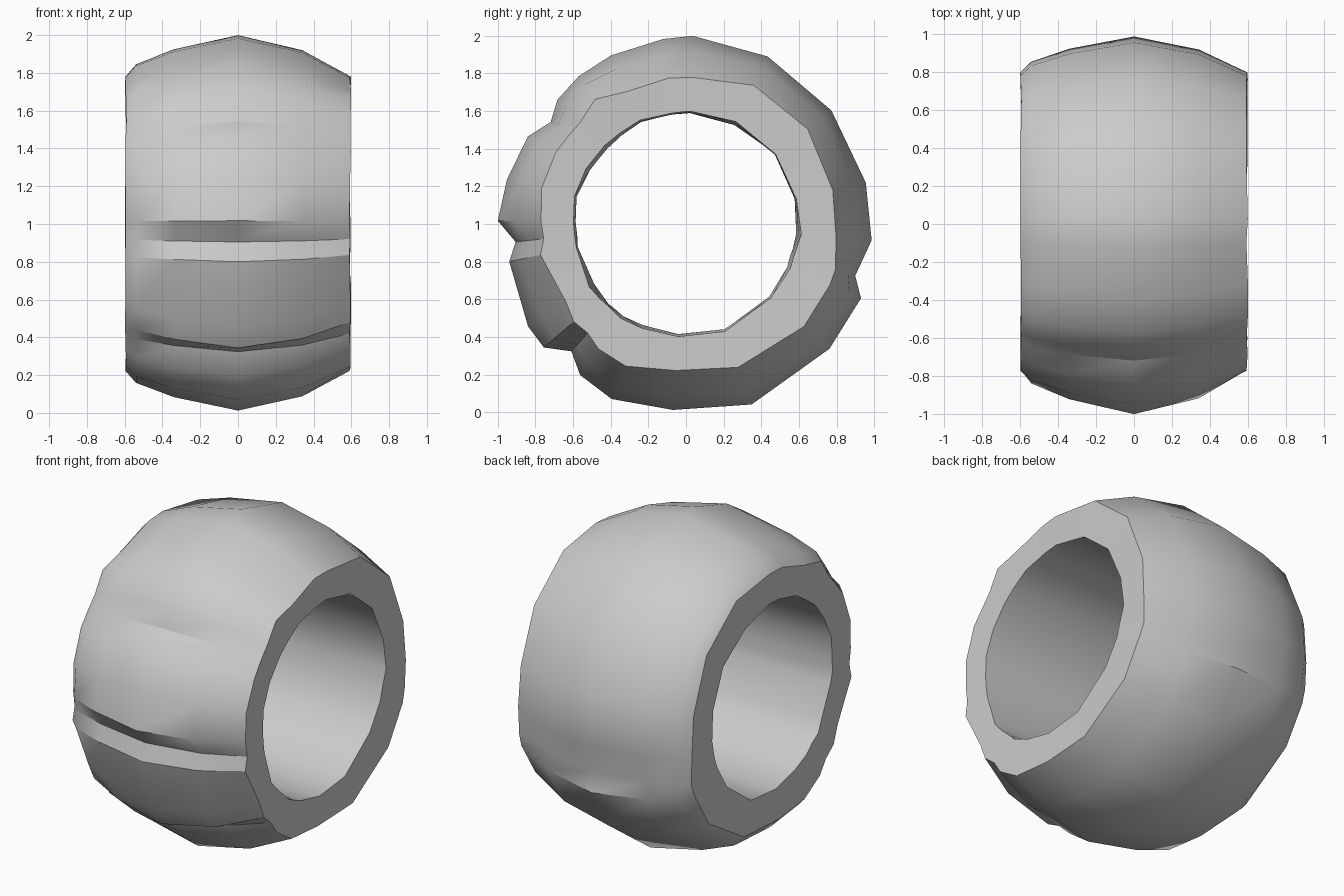
import bpy, bmesh, math, random
from mathutils import Vector

default = bpy.data.objects.get("Cube")
if default:
    bpy.data.objects.remove(default, do_unlink=True)

random.seed(4)

grey = bpy.data.materials.new("plain grey")
grey.use_nodes = True
colour = (0.6, 0.6, 0.6, 1)
grey.diffuse_color = colour
grey.node_tree.nodes["Principled BSDF"].inputs["Base Color"].default_value = colour

# Rough outline: angle in degrees, crown radius and rim radius in percent
OUTLINE = [
    (88, 100, 78), (64, 99, 82), (38, 98, 82), (13, 98, 80), (-5, 99, 80),
    (-17, 94, 83), (-23, 101, 83), (-41, 101, 83), (-70, 102, 81),
    (-94, 99, 78), (-113, 101, 82), (-125, 98, 81), (-132, 91, 78),
    (-139, 100, 79), (-147, 100, 76), (-168, 96, 79), (-174, 91, 76),
    (-181, 100, 77), (-194, 98, 79), (-209, 96, 79), (-217, 90, 78),
    (-224, 95, 78), (-234, 97, 82), (-246, 98, 77), (-263, 99, 78),
]

# Barrel section: position along the axis and blend from rim to crown
OUTER_STATIONS = [(-0.59, 0), (-0.54, 0.3), (-0.34, 0.66), (0, 1), (0.34, 0.64), (0.59, 0)]
BORE_STATIONS = [(0.59, 0.605), (0, 0.59), (-0.59, 0.595)]


def ring_point(x, angle, radius):
    a = math.radians(angle)
    return Vector((x, radius * math.cos(a), 1 + radius * math.sin(a)))


def outer_loop(bm, x, blend):
    """One chipped ring of the outer surface."""
    loop = []
    for angle, crown, rim in OUTLINE:
        radius = (rim + (crown - rim) * blend) / 100
        wobble = random.uniform(-0.01, 0.008) if blend == 0 else 0
        loop.append(bm.verts.new(ring_point(x + math.copysign(wobble, x) * (blend == 0), angle, radius)))
    return loop


def bore_loop(bm, x, radius):
    """One slightly uneven ring of the hole."""
    return [bm.verts.new(ring_point(x, angle, radius + random.uniform(-0.012, 0.01)))
            for angle, crown, rim in OUTLINE]


def bridge(bm, first, second):
    count = len(first)
    for i in range(count):
        j = (i + 1) % count
        bm.faces.new((first[i], first[j], second[j], second[i]))


# Closed ring: outer surface, end face, bore, other end face
bm = bmesh.new()
loops = [outer_loop(bm, x, blend) for x, blend in OUTER_STATIONS]
loops += [bore_loop(bm, x, radius) for x, radius in BORE_STATIONS]
for first, second in zip(loops, loops[1:] + loops[:1]):
    bridge(bm, first, second)
bmesh.ops.recalc_face_normals(bm, faces=bm.faces)

mesh = bpy.data.meshes.new("carved_ring")
bm.to_mesh(mesh)
bm.free()
mesh.materials.append(grey)
ring = bpy.data.objects.new("carved_ring", mesh)
bpy.context.collection.objects.link(ring)

# Soft surfaces with crisp chipped ledges
bpy.ops.object.select_all(action="DESELECT")
ring.select_set(True)
bpy.context.view_layer.objects.active = ring
bpy.ops.object.shade_smooth_by_angle(angle=math.radians(32))
